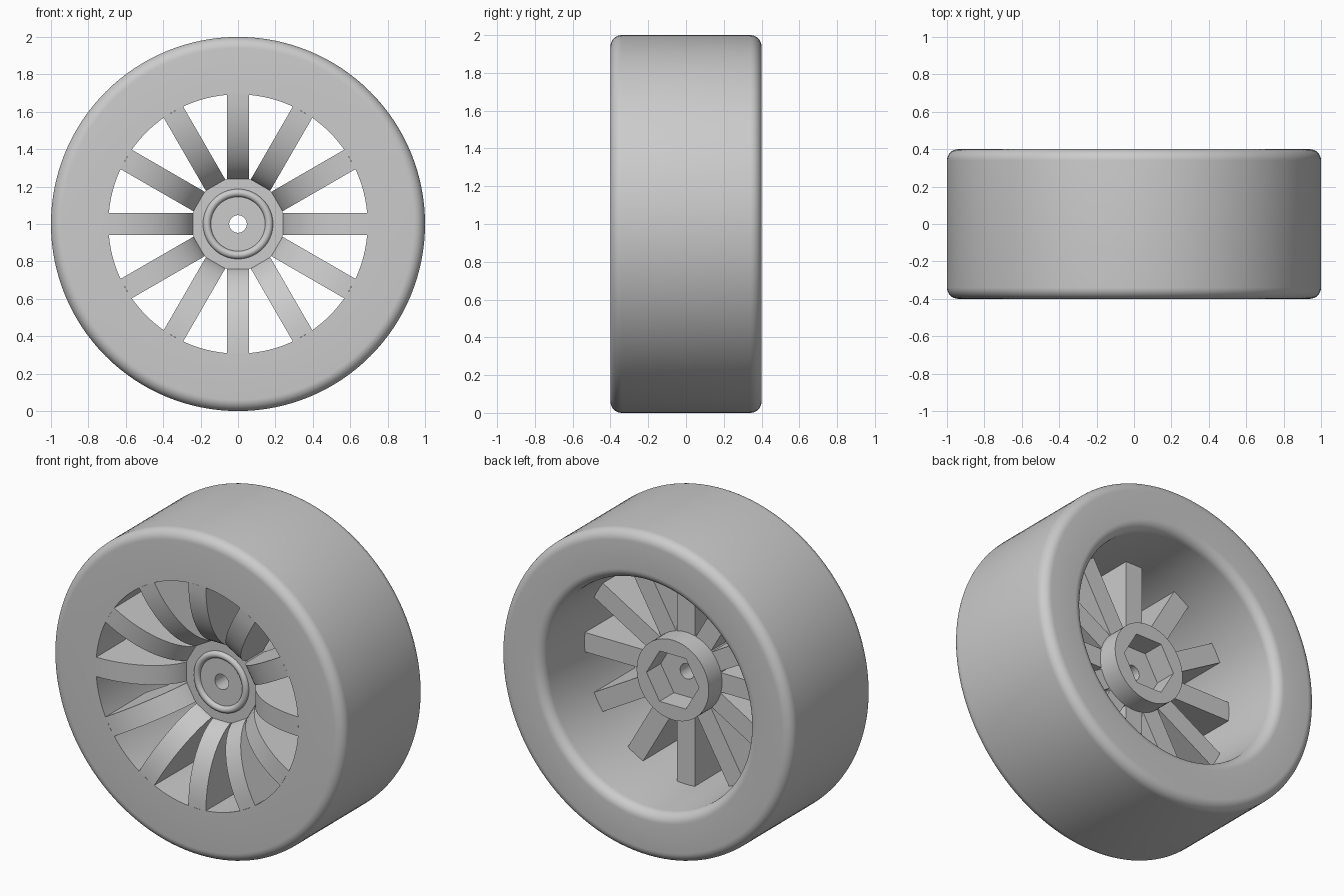
import bpy
import bmesh
from math import sin, cos, pi, radians, sqrt
from mathutils import Matrix

default = bpy.data.objects.get("Cube")
if default:
    bpy.data.objects.remove(default, do_unlink=True)

AXLE_Z = 1.0
grey = bpy.data.materials.new("mid_grey")
grey.use_nodes = True
grey.diffuse_color = (0.6, 0.6, 0.6, 1)
grey.node_tree.nodes["Principled BSDF"].inputs["Base Color"].default_value = (0.6, 0.6, 0.6, 1)


def finish(name, bm):
    """Turn a bmesh into an object centred on the axle."""
    bmesh.ops.recalc_face_normals(bm, faces=bm.faces)
    mesh = bpy.data.meshes.new(name)
    bm.to_mesh(mesh)
    bm.free()
    obj = bpy.data.objects.new(name, mesh)
    obj.location.z = AXLE_Z
    mesh.materials.append(grey)
    bpy.context.collection.objects.link(obj)
    return obj


def activate(obj):
    bpy.ops.object.select_all(action="DESELECT")
    obj.select_set(True)
    bpy.context.view_layer.objects.active = obj


def smooth(obj):
    activate(obj)
    bpy.ops.object.shade_smooth_by_angle(angle=radians(30))


def arc(r, y, radius, start, end, steps=8):
    """Points of a circular arc in the radius / depth plane."""
    angles = [radians(start + (end - start) * i / steps) for i in range(steps + 1)]
    return [(r + radius * cos(a), y + radius * sin(a)) for a in angles]


def lathe(name, profile, segments):
    """Revolve a closed (radius, y) profile about the axle."""
    bm = bmesh.new()
    rings = []
    for i in range(segments):
        a = 2 * pi * i / segments
        rings.append([bm.verts.new((r * cos(a), y, r * sin(a))) for r, y in profile])
    n = len(profile)
    for i, ring in enumerate(rings):
        nxt = rings[(i + 1) % segments]
        for j in range(n):
            k = (j + 1) % n
            bm.faces.new((ring[j], ring[k], nxt[k], nxt[j]))
    return finish(name, bm)


# Tyre and rim barrel, with rounded shoulders and a rounded rear lip
tyre_profile = [(0.693, -0.4)]
tyre_profile += arc(0.94, -0.34, 0.06, -90, 0)
tyre_profile += arc(0.94, 0.34, 0.06, 0, 90)
tyre_profile += arc(0.765, 0.34, 0.06, 90, 180)
tyre_profile += [(0.695, 0.0)]
smooth(lathe("tyre", tyre_profile, 128))

# Hub with a raised bead on its front and an axle hole
hub_profile = [(0.047, -0.16)]
hub_profile += arc(0.166, -0.16, 0.021, 180, 360)
hub_profile += [(0.247, -0.16), (0.247, 0.13), (0.047, 0.13)]
hub = lathe("hub", hub_profile, 64)

# Hexagonal pocket in the back of the hub
bm = bmesh.new()
bmesh.ops.create_cone(bm, cap_ends=True, segments=6, radius1=0.18, radius2=0.18, depth=0.3)
turn = Matrix.Rotation(radians(-90), 4, "X")
bmesh.ops.transform(bm, matrix=turn, verts=bm.verts)
# one corner of the hexagon points along x
corner = max(v.co.x for v in bm.verts)
if corner < 0.17:
    bmesh.ops.rotate(bm, verts=bm.verts, matrix=Matrix.Rotation(radians(30), 3, "Y"))
bmesh.ops.translate(bm, verts=bm.verts, vec=(0, 0.14, 0))
cutter = finish("hub_pocket_cutter", bm)
cutter.hide_render = True
cut = hub.modifiers.new("pocket", "BOOLEAN")
cut.operation = "DIFFERENCE"
cut.solver = "EXACT"
cut.object = cutter
activate(hub)
bpy.ops.object.modifier_apply(modifier=cut.name)
bpy.data.objects.remove(cutter, do_unlink=True)
smooth(hub)

# Spokes: flat at the back, domed at the front, sinking towards the hub
STEPS = 14
spoke_profile = [(0.702, 0.0), (0.702, -0.39)]
for i in range(STEPS + 1):
    t = sin(radians(78) * i / STEPS) / sin(radians(78))
    r = 0.692 - 0.457 * t
    y = -0.4 + 0.32 * (1 - sqrt(max(0, 1 - ((0.692 - r) / 0.467) ** 2)))
    spoke_profile.append((r, y))
spoke_profile.append((0.235, 0.0))

bm = bmesh.new()
for i in range(12):
    matrix = Matrix.Rotation(radians(30 * i), 4, "Y")
    sides = []
    for x in (-0.06, 0.06):
        sides.append([bm.verts.new(matrix @ Matrix.Translation((x, y, r)).translation)
                      for r, y in spoke_profile])
    left, right = sides
    bm.faces.new(left)
    bm.faces.new(right[::-1])
    for j in range(len(left)):
        k = (j + 1) % len(left)
        bm.faces.new((left[j], left[k], right[k], right[j]))
smooth(finish("spokes", bm))
